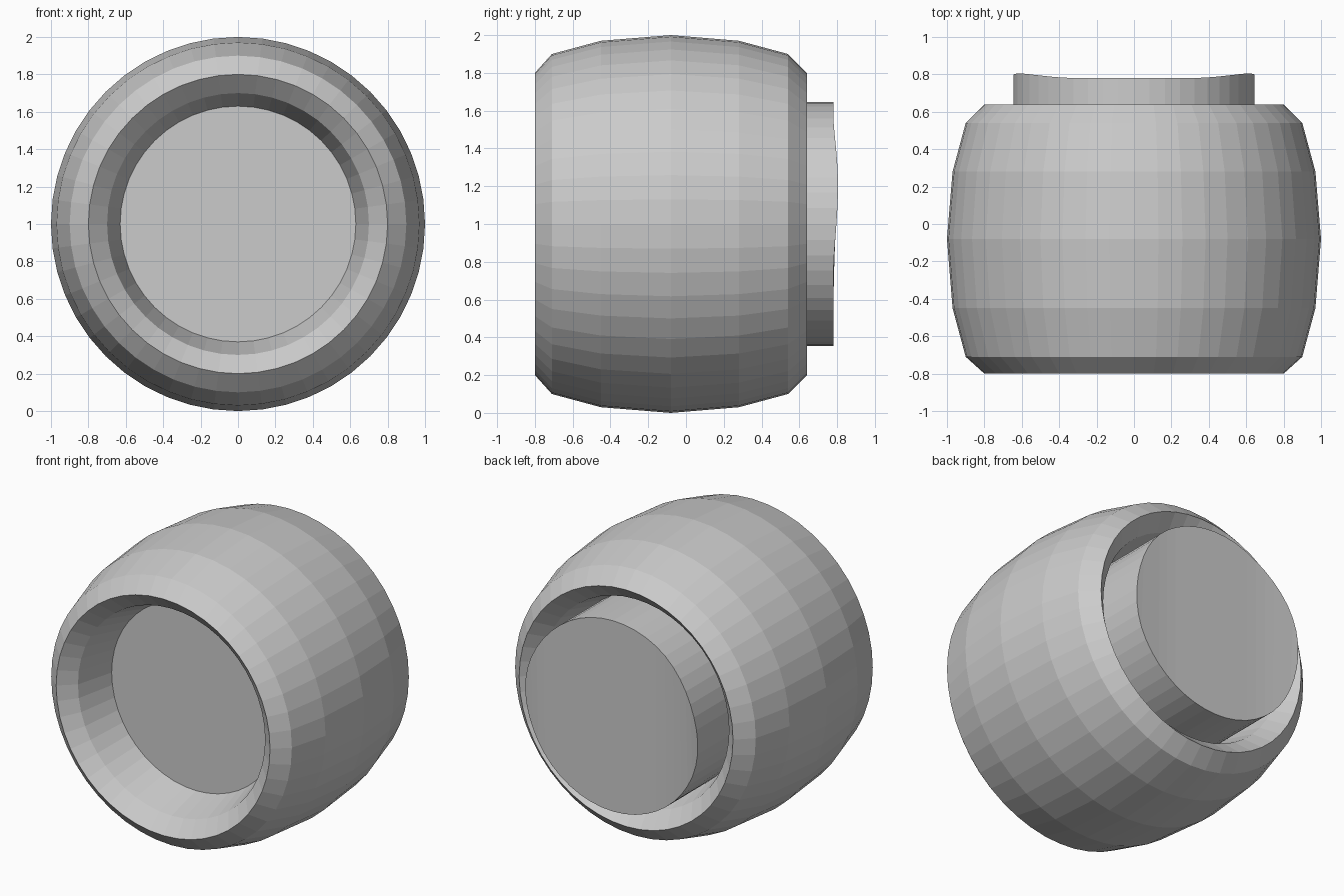
import bpy, bmesh
from math import sin, cos, pi, asin, sqrt

if "Cube" in bpy.data.objects:
    bpy.data.objects.remove(bpy.data.objects["Cube"])

SIDES = 48
AXLE_Z = 1.0


def make_object(name, bm):
    bmesh.ops.recalc_face_normals(bm, faces=bm.faces)
    mesh = bpy.data.meshes.new(name)
    bm.to_mesh(mesh)
    bm.free()
    obj = bpy.data.objects.new(name, mesh)
    obj.location.z = AXLE_Z
    bpy.context.collection.objects.link(obj)
    return obj


def ring(bm, radius, y_at):
    """Circle of vertices about the y axis; y_at gives y for an angle."""
    return [bm.verts.new((radius * cos(a), y_at(a), radius * sin(a)))
            for a in (2 * pi * i / SIDES for i in range(SIDES))]


def bridge(bm, a, b):
    for i in range(SIDES):
        j = (i + 1) % SIDES
        bm.faces.new((a[i], a[j], b[j], b[i]))


# Tire: rounded section mirrored about radius 0.8 and revolved
outer = [(-0.71, 0.9), (-0.45, 0.97), (-0.08, 1.0), (0.28, 0.97), (0.54, 0.9)]
inner = [(y, 1.6 - r) for y, r in reversed(outer)]
section = [(-0.8, 0.8)] + outer + [(0.64, 0.8)] + inner
bm = bmesh.new()
rings = [ring(bm, r, lambda a, y=y: y) for y, r in section]
for k in range(len(rings)):
    bridge(bm, rings[k], rings[(k + 1) % len(rings)])
make_object("tire", bm)


# Hub: plug through the tire, its back rim slightly raised on both sides
def back_y(a):
    lift = asin(max(-1, min(1, sin(a)))) * 180 / pi
    t = max(0.0, 1 - abs(lift - 18) / 45)
    return 0.78 + 0.025 * t * t * (3 - 2 * t)


bm = bmesh.new()
front = ring(bm, 0.645, lambda a: -0.45)
back = ring(bm, 0.645, back_y)
bridge(bm, front, back)
bm.faces.new(front)
# Back cap in vertical strips so it follows the bent rim
half = SIDES // 2
for i in range(half):
    quad = [back[i], back[i + 1], back[(SIDES - i - 1) % SIDES], back[-i % SIDES]]
    bm.faces.new(list(dict.fromkeys(quad)))
make_object("hub", bm)
